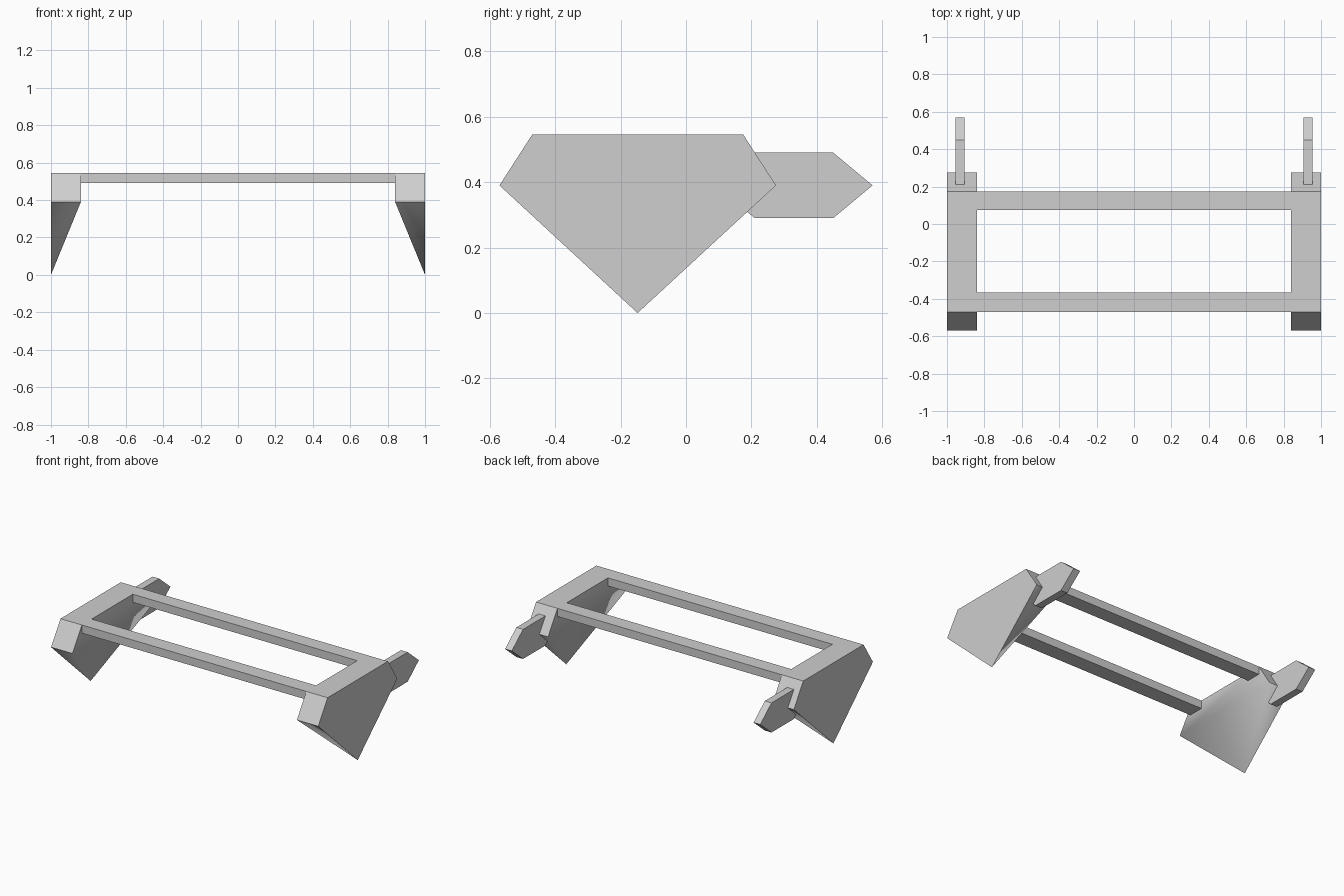
import bpy
import bmesh

cube = bpy.data.objects.get("Cube")
if cube:
    bpy.data.objects.remove(cube, do_unlink=True)

grey = bpy.data.materials.new("light_grey")
grey.use_nodes = True
grey.diffuse_color = (0.62, 0.62, 0.62, 1)
grey.node_tree.nodes["Principled BSDF"].inputs["Base Color"].default_value = grey.diffuse_color


def finish(name, bm):
    bmesh.ops.recalc_face_normals(bm, faces=bm.faces)
    mesh = bpy.data.meshes.new(name)
    bm.to_mesh(mesh)
    bm.free()
    mesh.materials.append(grey)
    obj = bpy.data.objects.new(name, mesh)
    bpy.context.collection.objects.link(obj)
    return obj


def prism(name, outline, x0, x1):
    """Extrude a (y, z) outline between two x positions."""
    bm = bmesh.new()
    face = bm.faces.new([bm.verts.new((x0, y, z)) for y, z in outline])
    ext = bmesh.ops.extrude_face_region(bm, geom=[face])
    verts = [v for v in ext["geom"] if isinstance(v, bmesh.types.BMVert)]
    bmesh.ops.translate(bm, verts=verts, vec=(x1 - x0, 0, 0))
    return finish(name, bm)


TOP, MID = 0.545, 0.39
SHOULDER = [(-0.57, MID), (-0.47, TOP), (0.175, TOP), (0.275, MID)]


def foot(name, side):
    """Block with sloped ends, tapering down to a point on its outer face."""
    bm = bmesh.new()
    outer = [bm.verts.new((side, y, z)) for y, z in SHOULDER]
    inner = [bm.verts.new((side * 0.84, y, z)) for y, z in SHOULDER]
    tip = bm.verts.new((side, -0.148, 0))
    bm.faces.new(outer + [tip])
    for i in range(3):
        bm.faces.new((outer[i], outer[i + 1], inner[i + 1], inner[i]))
    # Softly shaded inner side and tapered ends
    soft = [bm.faces.new(inner),
            bm.faces.new((inner[0], inner[3], tip)),
            bm.faces.new((outer[0], inner[0], tip)),
            bm.faces.new((outer[3], inner[3], tip))]
    for f in soft:
        f.smooth = True
    for e in bm.edges:
        e.smooth = all(f in soft for f in e.link_faces)
    return finish(name, bm)


# Hexagonal rear tab, partly sunk into the foot
TAB = [(0.09, 0.39), (0.21, 0.49), (0.45, 0.49), (0.57, 0.39), (0.45, 0.29), (0.21, 0.29)]

for label, side in (("left", 1), ("right", -1)):
    foot(label + "_foot", side)
    prism(label + "_rear_tab", TAB, side * 0.905, side * 0.955)

# Cross bars joining the feet
for name, y0, y1 in (("front_bar", -0.47, -0.365), ("rear_bar", 0.075, 0.175)):
    prism(name, [(y0, 0.49), (y1, 0.49), (y1, TOP), (y0, TOP)], -0.84, 0.84)
